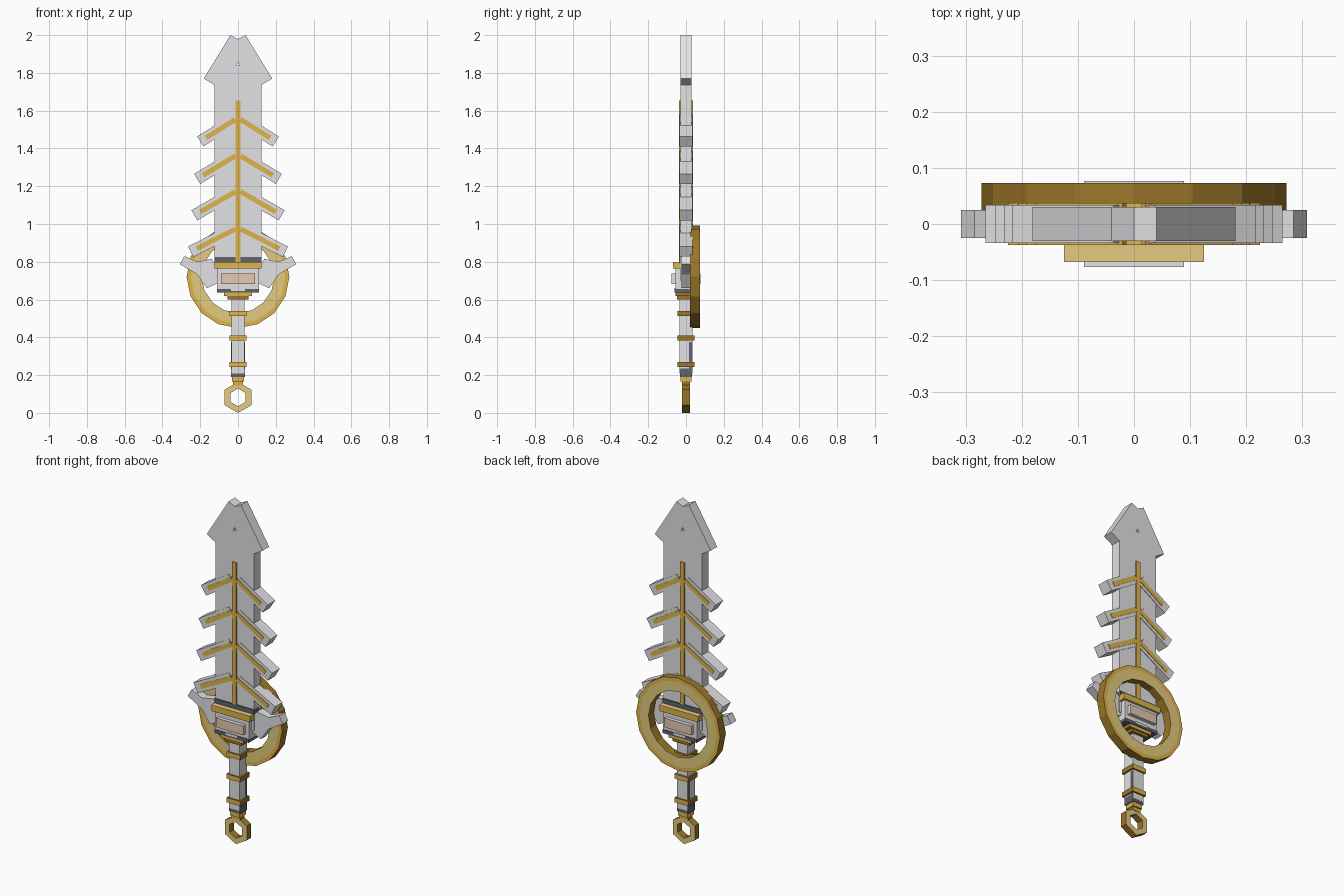
import bpy, bmesh, math

cube = bpy.data.objects.get("Cube")
if cube:
    bpy.data.objects.remove(cube, do_unlink=True)


def material(name, rgb):
    m = bpy.data.materials.new(name)
    m.use_nodes = True
    m.diffuse_color = (*rgb, 1)
    m.node_tree.nodes["Principled BSDF"].inputs["Base Color"].default_value = (*rgb, 1)
    return m


STEEL = material("light steel", (0.76, 0.76, 0.78))
DARK = material("dark steel", (0.12, 0.125, 0.15))
GOLD = material("deep gold", (0.74, 0.46, 0.07))
PALE = material("pale gold", (0.77, 0.6, 0.21))
BROWN = material("brown gold", (0.33, 0.185, 0.022))
PEACH = material("peach panel", (0.78, 0.58, 0.44))


def finish(name, bm, mats, face_axis=None):
    """Make the object; faces along face_axis get the second material."""
    bmesh.ops.recalc_face_normals(bm, faces=bm.faces)
    bm.normal_update()
    if face_axis is not None:
        for f in bm.faces:
            f.material_index = int(abs(f.normal[face_axis]) > 0.9)
    mesh = bpy.data.meshes.new(name)
    bm.to_mesh(mesh)
    bm.free()
    for m in mats:
        mesh.materials.append(m)
    ob = bpy.data.objects.new(name, mesh)
    bpy.context.collection.objects.link(ob)
    return ob


def prism(name, outline, depth, mat):
    """Extrude an x-z outline to +-depth in y and mirror it in x."""
    bm = bmesh.new()
    front = bm.faces.new([bm.verts.new((x, -depth, z)) for x, z in outline])
    out = bmesh.ops.extrude_face_region(bm, geom=[front])
    verts = [v for v in out["geom"] if isinstance(v, bmesh.types.BMVert)]
    bmesh.ops.translate(bm, verts=verts, vec=(0, 2 * depth, 0))
    finish(name, bm, [mat]).modifiers.new("Mirror", "MIRROR")


def block(name, half_x, depth, low, high, mats, face_axis=None, mid_y=0):
    bm = bmesh.new()
    bmesh.ops.create_cube(bm, size=2)
    for v in bm.verts:
        v.co = (v.co.x * half_x, mid_y + v.co.y * depth, low if v.co.z < 0 else high)
    finish(name, bm, mats, face_axis)


def ring(name, height, outer, inner, sides, y0, y1):
    """Faceted ring with pale flat faces and brown gold rims."""
    bm = bmesh.new()
    section = [(outer, y0), (outer, y1), (inner, y1), (inner, y0)]
    loops = []
    for i in range(sides):
        a = 2 * math.pi * i / sides
        loops.append([bm.verts.new((r * math.sin(a), y, height + r * math.cos(a)))
                      for r, y in section])
    for i, a in enumerate(loops):
        b = loops[(i + 1) % sides]
        for k in range(4):
            n = (k + 1) % 4
            bm.faces.new((a[k], a[n], b[n], b[k]))
    return finish(name, bm, [BROWN, PALE], 1)


def slanted_bar(name, end, angle, start_x, trim, width, depth, mat):
    """Pair of bars running down and outwards to their end points."""
    dx, dz = math.cos(angle), -math.sin(angle)
    ex, ez = end[0] - trim * dx, end[1] - trim * dz
    length = (ex - start_x) / dx
    sx, sz = start_x, ez - length * dz
    nx, nz = -dz * width / 2, dx * width / 2
    prism(name, [(sx + nx, sz + nz), (ex + nx, ez + nz),
                 (ex - nx, ez - nz), (sx - nx, sz - nz)], depth, mat)


# Blade and arrow-shaped tip, with a small notch on the centre line
prism("blade", [(0, 0.7), (0.125, 0.7), (0.125, 1.737), (0.181, 1.77),
                (0.04, 2.0), (0, 1.98), (0, 1.858), (0.011, 1.838), (0, 1.838)],
      0.03, STEEL)
block("blade_spine", 0.014, 0.037, 0.8, 1.655, [GOLD])

# Four pairs of ribs with gold inlays
ribs = [(0.2, 1.437, 32), (0.216, 1.239, 31), (0.231, 1.046, 30), (0.251, 0.853, 27)]
for i, (x, z, degrees) in enumerate(ribs):
    a = math.radians(degrees)
    slanted_bar(f"rib_{i + 1}", (x, z), a, 0.02, 0, 0.062, 0.034, STEEL)
    slanted_bar(f"rib_inlay_{i + 1}", (x, z), a, 0.014, 0.036, 0.026, 0.037, GOLD)

# Large ring behind the guard, with a thin deeper gold outer border
ring("guard_ring", 0.721, 0.25, 0.192, 16, 0.02, 0.073)
border = ring("guard_ring_border", 0.721, 0.272, 0.25, 16, 0.02, 0.073)
border.data.materials[1] = GOLD

# Guard
block("guard_top_band", 0.125, 0.037, 0.79, 0.825, [DARK])
block("guard_gold_band", 0.125, 0.068, 0.765, 0.8, [GOLD, PALE], 2)
block("guard_body", 0.11, 0.056, 0.655, 0.768, [STEEL])
block("guard_panel", 0.089, 0.077, 0.683, 0.737, [STEEL, PEACH], 1)
block("guard_base", 0.11, 0.06, 0.637, 0.657, [DARK])
block("guard_base_plate", 0.037, 0.062, 0.646, 0.66, [STEEL])
block("guard_upper_collar", 0.075, 0.055, 0.618, 0.645, [BROWN, GOLD], 1)
block("guard_lower_collar", 0.055, 0.048, 0.6, 0.62, [BROWN])
prism("guard_arm", [(0.1, 0.69), (0.165, 0.66), (0.215, 0.733), (0.308, 0.787),
                    (0.284, 0.83), (0.215, 0.8), (0.14, 0.815), (0.1, 0.76)],
      0.025, STEEL)

# Grip with a dark base, dark side strips and gold bands
block("grip", 0.035, 0.034, 0.208, 0.62, [STEEL])
block("grip_base", 0.036, 0.033, 0.19, 0.235, [DARK])
block("grip_side_strip", 0.036, 0.009, 0.23, 0.375, [DARK], mid_y=0.024)
for i, z in enumerate((0.243, 0.382, 0.512)):
    block(f"grip_band_{i + 1}", 0.045, 0.044, z, z + 0.027, [BROWN, GOLD], 1)

# Pommel
block("pommel_collar", 0.031, 0.03, 0.165, 0.192, [GOLD])
block("pommel_neck", 0.027, 0.022, 0.145, 0.167, [BROWN, GOLD], 1)
ring("pommel_ring", 0.082, 0.082, 0.047, 6, -0.02, 0.02)
